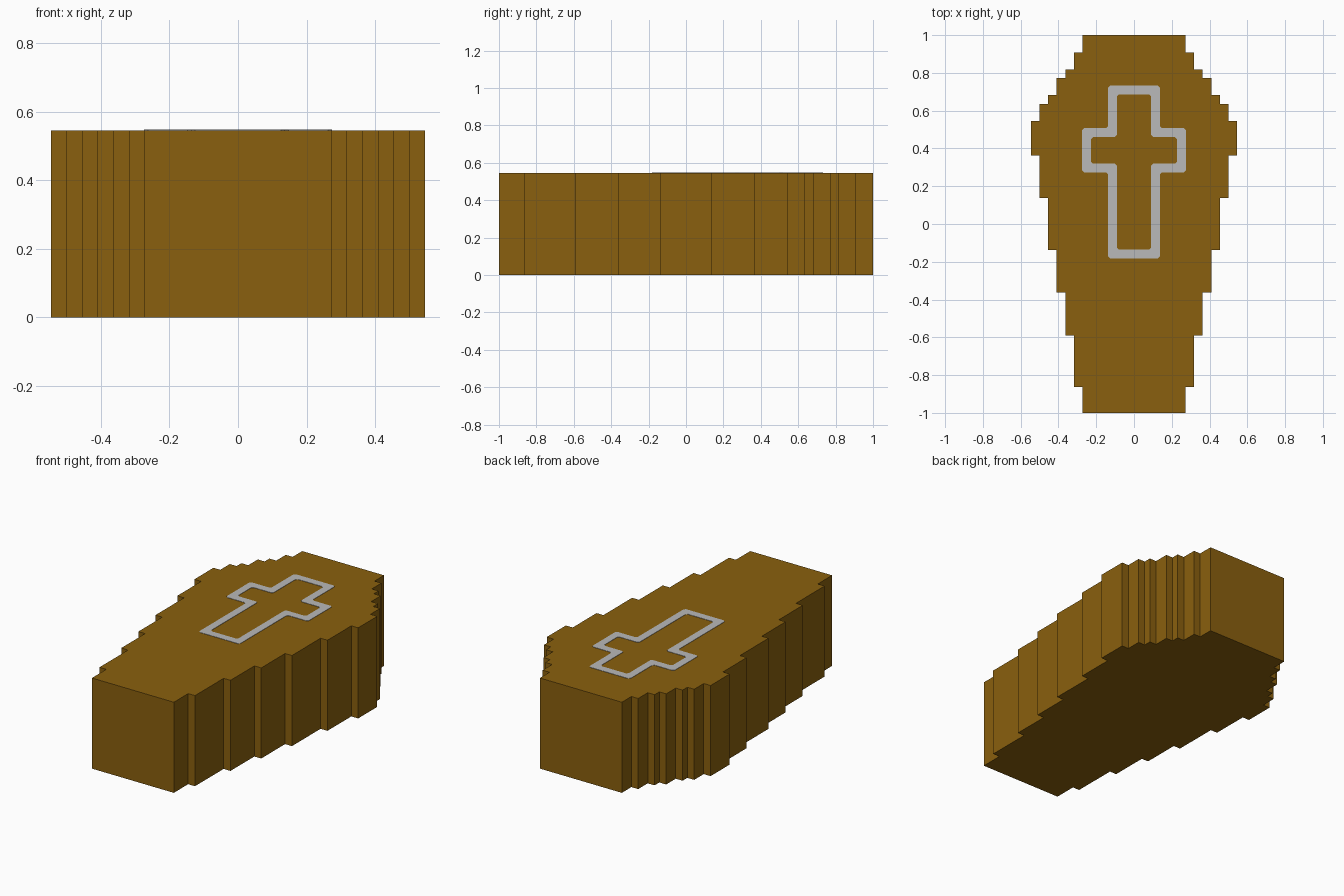
import bpy
import bmesh
from mathutils import Vector

if "Cube" in bpy.data.objects:
    bpy.data.objects.remove(bpy.data.objects["Cube"], do_unlink=True)

U = 1 / 22          # step size of the blocky outline
HEIGHT = 12 * U
INLAY = 0.002       # thickness of the cross plate


def material(name, rgb):
    m = bpy.data.materials.new(name)
    m.use_nodes = True
    m.diffuse_color = (*rgb, 1)
    m.node_tree.nodes["Principled BSDF"].inputs["Base Color"].default_value = (*rgb, 1)
    return m


def add_object(name, bm, mat):
    bmesh.ops.recalc_face_normals(bm, faces=bm.faces)
    mesh = bpy.data.meshes.new(name)
    bm.to_mesh(mesh)
    bm.free()
    mesh.materials.append(mat)
    obj = bpy.data.objects.new(name, mesh)
    bpy.context.collection.objects.link(obj)
    return obj


def extrude_up(bm, faces, height):
    ext = bmesh.ops.extrude_face_region(bm, geom=faces, use_keep_orig=True)
    verts = [g for g in ext["geom"] if isinstance(g, bmesh.types.BMVert)]
    bmesh.ops.translate(bm, vec=(0, 0, height), verts=verts)


brown = material("brown wood", (0.254, 0.117, 0.0044))
silver = material("silver", (0.49, 0.49, 0.49))

# Coffin body: stepped outline, mirrored across x, extruded upward
rows = [-22, -19, -13, -8, -3, 3, 8, 12, 14, 15, 17, 18, 20, 22]
half_widths = [6, 7, 8, 9, 10, 11, 12, 11, 10, 9, 8, 7, 6]
right_side = []
for w, y0, y1 in zip(half_widths, rows, rows[1:]):
    right_side += [(w * U, y0 * U), (w * U, y1 * U)]
outline = right_side + [(-x, y) for x, y in reversed(right_side)]

bm = bmesh.new()
base = bm.faces.new([bm.verts.new((x, y, 0)) for x, y in outline])
extrude_up(bm, [base], HEIGHT)
add_object("coffin_body", bm, brown)


# Cross outline on the lid: a ring between two matching clipped cross loops
def cross_loop(stem, arm, bottom, arm_low, arm_high, top, clip=0.011):
    half = [(stem, bottom), (stem, arm_low), (arm, arm_low),
            (arm, arm_high), (stem, arm_high), (stem, top)]
    pts = [Vector(p) for p in half + [(-x, y) for x, y in reversed(half)]]
    loop = []
    for i, p in enumerate(pts):
        before, after = pts[i - 1], pts[(i + 1) % len(pts)]
        loop.append(p + (before - p).normalized() * clip)
        loop.append(p + (after - p).normalized() * clip)
    return loop


bm = bmesh.new()
outer, inner = [
    [bm.verts.new((p.x, p.y, HEIGHT)) for p in loop]
    for loop in (cross_loop(0.137, 0.274, -0.182, 0.273, 0.508, 0.732),
                 cross_loop(0.091, 0.228, -0.135, 0.32, 0.46, 0.685))
]
n = len(outer)
ring = [bm.faces.new((outer[i], outer[(i + 1) % n], inner[(i + 1) % n], inner[i]))
        for i in range(n)]
extrude_up(bm, ring, INLAY)
add_object("lid_cross_outline", bm, silver)
